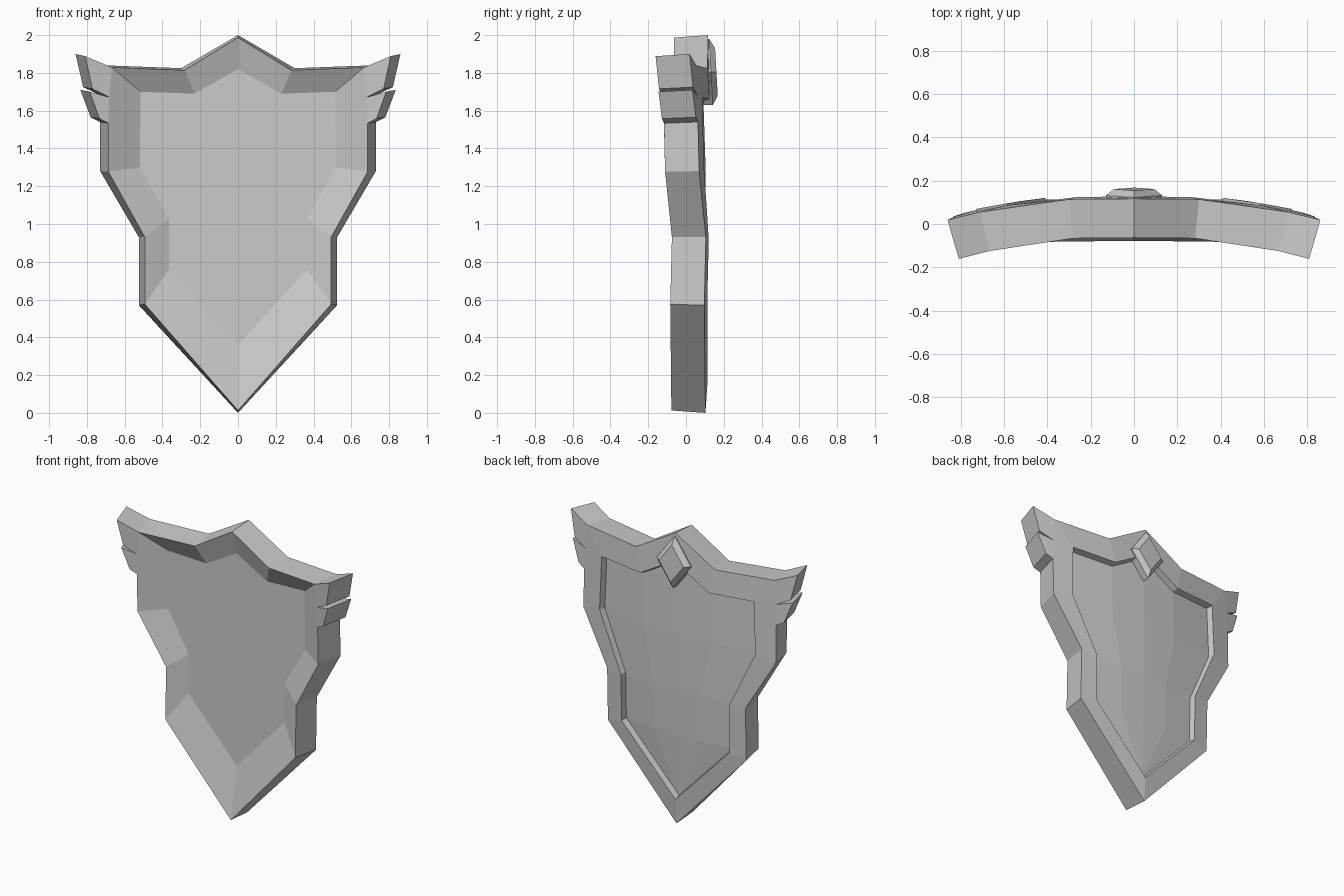
import bpy, bmesh

if "Cube" in bpy.data.objects:
    bpy.data.objects.remove(bpy.data.objects["Cube"])


def dome(x, z):
    """Outer (back) surface of the curved shield."""
    return 0.145 - 0.14 * x * x - 0.035 * (z - 1.1) ** 2


def finish(name, bm):
    bmesh.ops.remove_doubles(bm, verts=bm.verts, dist=1e-4)
    bmesh.ops.recalc_face_normals(bm, faces=bm.faces)
    me = bpy.data.meshes.new(name)
    bm.to_mesh(me)
    bm.free()
    ob = bpy.data.objects.new(name, me)
    bpy.context.collection.objects.link(ob)
    return ob


# Right half of each outline (x, z), from top point down to bottom tip
outer = [(0, 2.0), (.30, 1.825), (.71, 1.84), (.86, 1.90), (.82, 1.725),
         (.725, 1.68), (.835, 1.71), (.78, 1.565), (.73, 1.54),
         (.73, 1.28), (.525, .93), (.525, .57), (0, 0)]
rim = [(0, 1.81), (.26, 1.66), (.58, 1.67), (.59, 1.31), (.41, .92), (.41, .60), (0, .17)]
inside = [(0, 1.82), (.23, 1.69), (.515, 1.70), (.52, 1.30), (.365, 1.03), (.365, .76), (0, .36)]

# Shield body
bm = bmesh.new()


def row(points):
    return [bm.verts.new(p) for p in points]


back = row((x, dome(x, z), z) for x, z in outer)
front = row((x * .94, dome(x, z) - .18, z + (1 - z) * .013) for x, z in outer)
lip = row((x, dome(x, z), z) for x, z in rim)
step = row((x * .98, dome(x, z) - .04, z + (1 - z) * .015) for x, z in rim)
hollow = row((x, -.015, z) for x, z in inside)

# outer walls and recess walls
for a, b in ((back, front), (lip, step)):
    for i in range(len(a) - 1):
        bm.faces.new((a[i], a[i + 1], b[i + 1], b[i]))

# rims on both sides, with the two feather tips on the shoulder
chains = [(0, 1), (1, 2), (2, 5, 8, 9), (9, 10), (10, 11), (11, 12)]
for edge, inner in ((back, lip), (front, hollow)):
    for k, chain in enumerate(chains):
        bm.faces.new([edge[i] for i in chain] + [inner[k + 1], inner[k]])
    bm.faces.new([edge[i] for i in (2, 3, 4, 5)])
    bm.faces.new([edge[i] for i in (5, 6, 7, 8)])

# flat inside panel
bm.faces.new(hollow)

# curved outside panel: rows of centre, middle and edge points
rows = [[step[0], step[1], step[2]]]
for i in (3, 4, 5):
    x, z = step[i].co.x, step[i].co.z
    rows.append(row((t * x, dome(t * x, z) - .04, z) for t in (0, .45)) + [step[i]])
for a, b in zip(rows, rows[1:]):
    for j in (0, 1):
        bm.faces.new((a[j], a[j + 1], b[j + 1], b[j]))
for j in (0, 1):
    bm.faces.new((rows[-1][j], rows[-1][j + 1], step[6]))

# mirror to the left half; the inside panel becomes one flat face
bmesh.ops.mirror(bm, geom=bm.verts[:] + bm.edges[:] + bm.faces[:], axis='X', merge_dist=1e-4)
finish("shield_body", bm)

# Diamond boss at the top of the outer side
bm = bmesh.new()
levels = []
for scale, y in ((1, .06), (1, .132), (.72, .161)):
    levels.append([bm.verts.new((dx * scale, y - .055 * dz * scale, 1.805 + dz * scale))
                   for dx, dz in ((0, .175), (.13, 0), (0, -.175), (-.13, 0))])
for a, b in zip(levels, levels[1:]):
    for i in range(4):
        j = (i + 1) % 4
        bm.faces.new((a[i], a[j], b[j], b[i]))
bm.faces.new(levels[0])
bm.faces.new(levels[-1])
finish("diamond_boss", bm)
